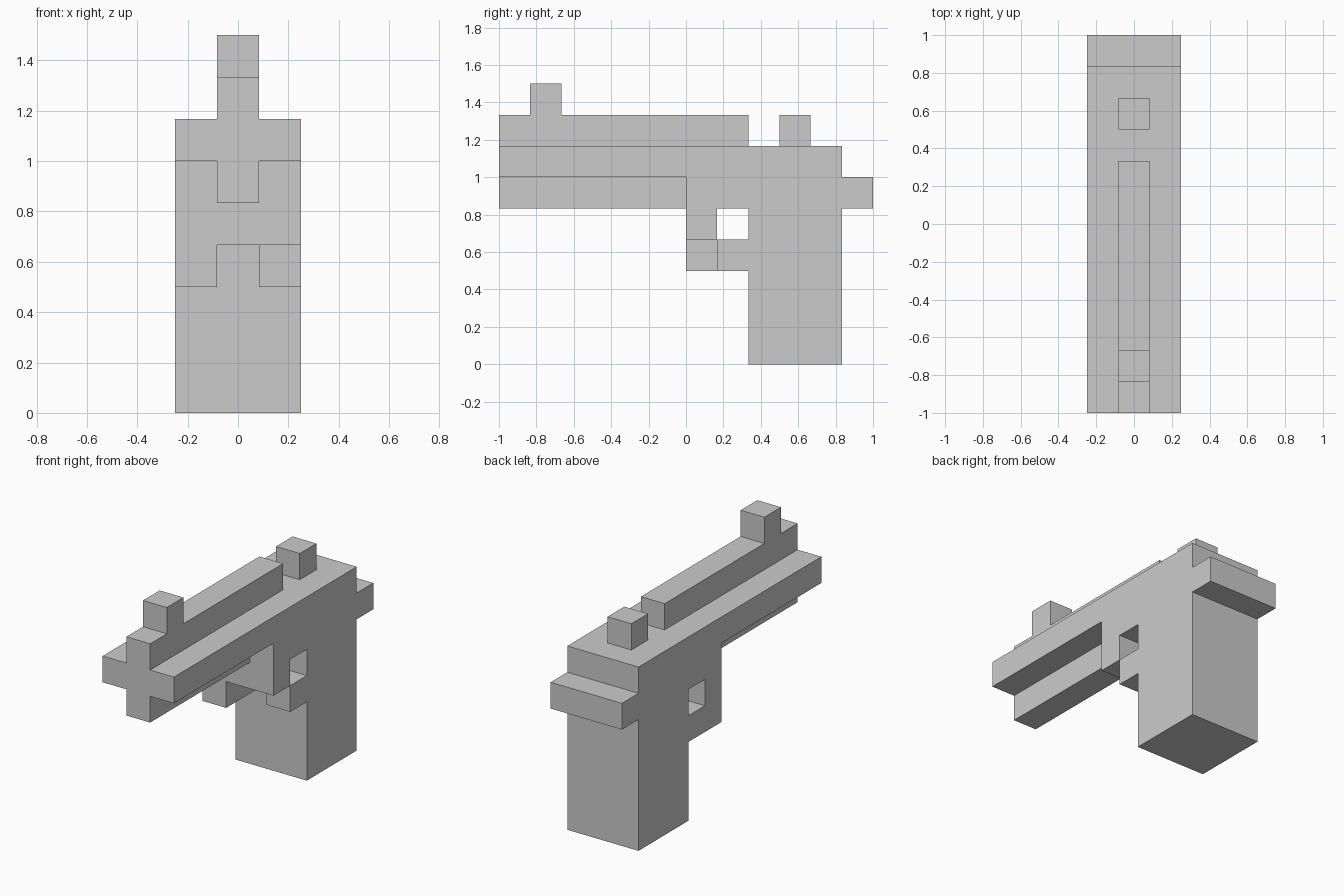
import bpy
import bmesh

default_cube = bpy.data.objects.get("Cube")
if default_cube:
    bpy.data.objects.remove(default_cube, do_unlink=True)

UNIT = 1 / 6          # edge length of one block
OUTER, INNER = 1.5, 0.5   # half widths in blocks

grey = bpy.data.materials.new("plain_grey")
grey.use_nodes = True
colour = (0.6, 0.6, 0.6, 1.0)
grey.diffuse_color = colour
grey.node_tree.nodes["Principled BSDF"].inputs["Base Color"].default_value = colour


def extrude_profile(name, outline, x0, x1):
    """Extrude a (y, z) side outline, measured in blocks, from x0 to x1."""
    bm = bmesh.new()
    face = bm.faces.new([bm.verts.new((x0, y, z)) for y, z in outline])
    result = bmesh.ops.extrude_face_region(bm, geom=[face], use_keep_orig=True)
    moved = [g for g in result["geom"] if isinstance(g, bmesh.types.BMVert)]
    bmesh.ops.translate(bm, verts=moved, vec=(x1 - x0, 0, 0))
    bmesh.ops.scale(bm, verts=bm.verts, vec=(UNIT, UNIT, UNIT))
    bmesh.ops.recalc_face_normals(bm, faces=bm.faces)
    mesh = bpy.data.meshes.new(name)
    bm.to_mesh(mesh)
    bm.free()
    mesh.materials.append(grey)
    obj = bpy.data.objects.new(name, mesh)
    bpy.context.collection.objects.link(obj)
    return obj


def block(name, y0, y1, z0, z1, x0, x1):
    outline = [(y0, z0), (y1, z0), (y1, z1), (y0, z1)]
    return extrude_profile(name, outline, x0, x1)


# Full-width frame: slide, trigger guard post, grip and rear ledge
extrude_profile("frame_and_grip", [
    (-6, 6), (0, 6), (0, 4), (1, 4), (1, 5), (2, 5), (2, 0), (5, 0),
    (5, 5), (6, 5), (6, 6), (5, 6), (5, 7), (-6, 7)], -OUTER, OUTER)

# Narrow top rib with the front sight
extrude_profile("top_rib_and_front_sight", [
    (-6, 7), (2, 7), (2, 8), (-4, 8), (-4, 9), (-5, 9), (-5, 8), (-6, 8)],
    -INNER, INNER)

# Narrow rail under the slide and the rear sight
block("lower_rail", -6, 0, 5, 6, -INNER, INNER)
block("rear_sight", 3, 4, 7, 8, -INNER, INNER)

# Trigger guard bars, the left one shorter, with an open gap between them
block("right_guard_bar", 0, 2, 3, 4, -OUTER, -INNER)
block("left_guard_bar", 1, 2, 3, 4, INNER, OUTER)
